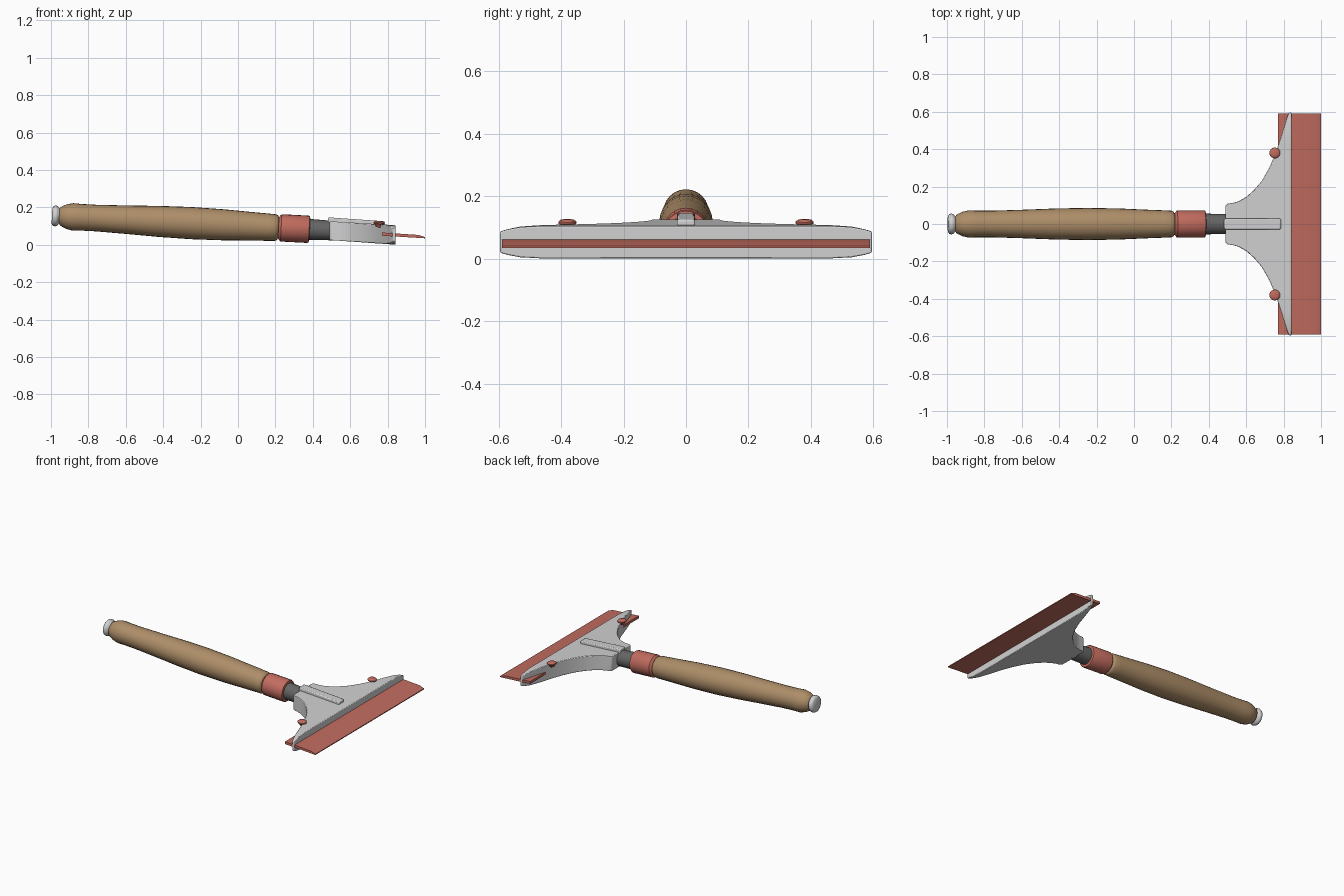
import bpy, bmesh, math
from mathutils import Matrix

cube = bpy.data.objects.get("Cube")
if cube:
    bpy.data.objects.remove(cube, do_unlink=True)


def material(name, r, g, b, rough=0.5):
    m = bpy.data.materials.new(name)
    m.use_nodes = True
    m.diffuse_color = (r, g, b, 1)
    node = next(n for n in m.node_tree.nodes if n.type == 'BSDF_PRINCIPLED')
    node.inputs["Base Color"].default_value = (r, g, b, 1)
    node.inputs["Roughness"].default_value = rough
    return m


silver = material("light silver", 0.64, 0.64, 0.65)
red = material("rubber red", 0.54, 0.15, 0.115)
wood = material("wood tan", 0.42, 0.27, 0.14)
steel = material("dark grey", 0.13, 0.13, 0.13)

# Handle axis dips gently towards the head
AXIS = Matrix.Translation((0, 0, 0.103)) @ Matrix.Rotation(math.atan(0.053), 4, 'Y')


def finish(name, bm, mat, matrix=None, bevel=0, angle=40):
    bmesh.ops.recalc_face_normals(bm, faces=bm.faces)
    mesh = bpy.data.meshes.new(name)
    bm.to_mesh(mesh)
    bm.free()
    mesh.materials.append(mat)
    ob = bpy.data.objects.new(name, mesh)
    bpy.context.scene.collection.objects.link(ob)
    if matrix:
        ob.matrix_world = matrix
    if bevel:
        mod = ob.modifiers.new("soft edges", 'BEVEL')
        mod.width = bevel
        mod.segments = 2
        mod.limit_method = 'ANGLE'
        mod.angle_limit = math.radians(35)
    bpy.ops.object.select_all(action='DESELECT')
    ob.select_set(True)
    bpy.context.view_layer.objects.active = ob
    bpy.ops.object.shade_smooth_by_angle(angle=math.radians(angle))
    return ob


def loft(sections):
    """Skin closed rings of equal point count and cap both ends."""
    bm = bmesh.new()
    rings = [[bm.verts.new(p) for p in s] for s in sections]
    n = len(rings[0])
    for a, b in zip(rings, rings[1:]):
        for i in range(n):
            j = (i + 1) % n
            bm.faces.new((a[i], a[j], b[j], b[i]))
    bm.faces.new(rings[0])
    bm.faces.new(rings[-1])
    return bm


def lathe(name, profile, mat, matrix=AXIS, sides=24, angle=40):
    """Turn (position, radius) pairs about the local x axis."""
    turn = [2 * math.pi * i / sides for i in range(sides)]
    rings = [[(x, r * math.cos(t), r * math.sin(t)) for t in turn] for x, r in profile]
    return finish(name, loft(rings), mat, matrix, angle=angle)


# Handle, end cap, ferrule and neck
lathe("handle", [(-0.96, 0.036), (-0.95, 0.05), (-0.92, 0.065), (-0.885, 0.073),
                 (-0.84, 0.071), (-0.76, 0.071), (-0.6, 0.076), (-0.42, 0.083),
                 (-0.25, 0.086), (-0.08, 0.083), (0.08, 0.076), (0.16, 0.073),
                 (0.2, 0.071), (0.212, 0.066), (0.218, 0.055)], wood, angle=60)
lathe("end_cap", [(-0.996, 0.042), (-0.989, 0.053), (-0.977, 0.056), (-0.966, 0.052),
                  (-0.957, 0.04), (-0.94, 0.034)], silver, angle=60)
lathe("ferrule", [(0.215, 0.055), (0.224, 0.066), (0.231, 0.073), (0.374, 0.073),
                  (0.381, 0.07), (0.384, 0.06)], red)
lathe("neck", [(0.37, 0.056), (0.51, 0.052)], steel)

# Fan-shaped head, lofted across its width
FRONT = 0.842
half = [(0, 0.488), (0.1, 0.49), (0.109, 0.5), (0.112, 0.525), (0.122, 0.56),
        (0.145, 0.6), (0.18, 0.64), (0.23, 0.683), (0.3, 0.723), (0.38, 0.757),
        (0.46, 0.784), (0.53, 0.806), (0.57, 0.818), (0.595, 0.828)]
stations = [(-y, x) for y, x in reversed(half[1:])] + half


def head_section(y, back):
    tip = max(0, (abs(y) - 0.47) / 0.125)
    trim = 0.018 * tip ** 2.2
    low = [(x, y, 0.001 + 0.07 * (FRONT - x) + trim) for x in (back, FRONT)]
    high = [(x, y, 0.105 + 0.06 * (FRONT - x) - trim) for x in (FRONT, back)]
    return low + high


finish("head", loft([head_section(y, x) for y, x in stations]), silver, bevel=0.004)

# Raised spine along the top of the head
spine = [(0.482, 0.1), (0.785, 0.09), (0.785, 0.126), (0.482, 0.147)]
finish("spine", loft([[(x, y, z) for x, z in spine] for y in (-0.029, 0.029)]),
       silver, bevel=0.006)

# Rubber blade with a chamfered lip
blade = [(0.77, 0.049), (1.0, 0.035), (1.0, 0.041), (0.965, 0.053), (0.77, 0.066)]
finish("blade", loft([[(x, y, z) for x, z in blade] for y in (-0.59, 0.59)]),
       red, angle=20)

# Thumb screws near the ends of the head
for side, label in ((1, "left"), (-1, "right")):
    place = (Matrix.Translation((0.752, side * 0.38, 0.106))
             @ Matrix.Rotation(math.radians(4), 4, 'Y')
             @ Matrix.Rotation(-math.pi / 2, 4, 'Y'))
    lathe(label + "_screw", [(-0.012, 0.014), (0.001, 0.02), (0.007, 0.029),
                             (0.013, 0.029), (0.019, 0.022), (0.021, 0.012)],
          red, place, 16)
